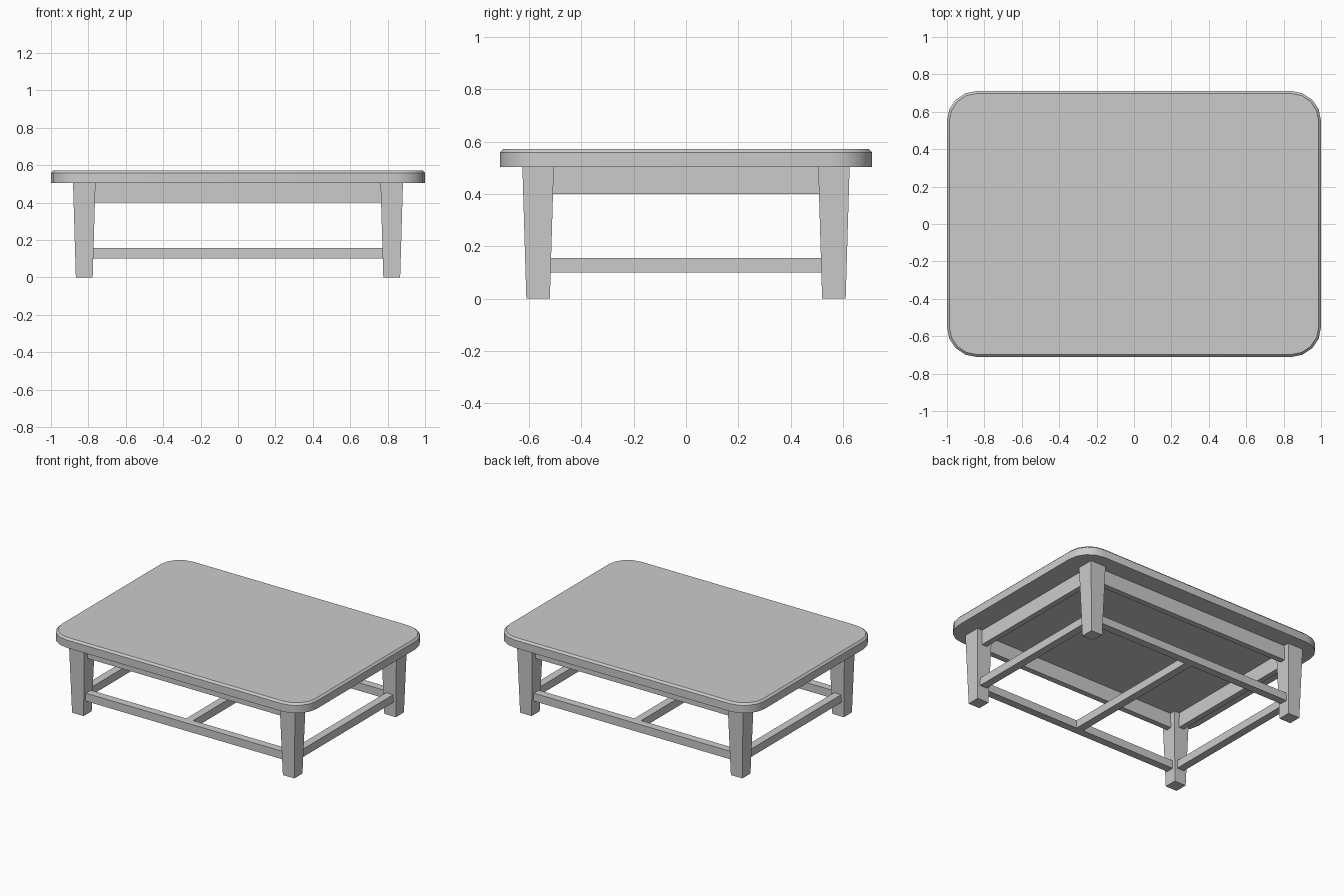
import bpy, bmesh, math

if "Cube" in bpy.data.objects:
    bpy.data.objects.remove(bpy.data.objects["Cube"])

TOP_Z, UNDER_Z = 0.572, 0.504      # table top surface and underside
LEG_X, LEG_Y = 0.822, 0.565        # leg centres

grey = bpy.data.materials.new("light grey")
grey.diffuse_color = (0.6, 0.6, 0.6, 1)
grey.use_nodes = True
grey.node_tree.nodes["Principled BSDF"].inputs["Base Color"].default_value = grey.diffuse_color


def finish(bm, name):
    bmesh.ops.recalc_face_normals(bm, faces=bm.faces)
    mesh = bpy.data.meshes.new(name)
    bm.to_mesh(mesh)
    bm.free()
    mesh.materials.append(grey)
    ob = bpy.data.objects.new(name, mesh)
    bpy.context.collection.objects.link(ob)
    return ob


def box(name, centre, size):
    bm = bmesh.new()
    bmesh.ops.create_cube(bm, size=1)
    for v in bm.verts:
        v.co = [c + s * p for c, s, p in zip(centre, size, v.co)]
    return finish(bm, name)


# Table top: rounded rectangle rings, chamfered along the upper edge
def ring(bm, inset, z, hx=1.0, hy=0.711, r=0.16, seg=4):
    verts = []
    for k, (sx, sy) in enumerate([(1, 1), (-1, 1), (-1, -1), (1, -1)]):
        for i in range(seg + 1):
            a = math.pi / 2 * (k + i / seg)
            verts.append(bm.verts.new((sx * (hx - r) + (r - inset) * math.cos(a),
                                       sy * (hy - r) + (r - inset) * math.sin(a), z)))
    return verts


bm = bmesh.new()
rings = [ring(bm, 0, UNDER_Z), ring(bm, 0, TOP_Z - 0.013), ring(bm, 0.013, TOP_Z)]
bm.faces.new(rings[0])
bm.faces.new(rings[-1])
for lo, hi in zip(rings, rings[1:]):
    for i in range(len(lo)):
        j = (i + 1) % len(lo)
        bm.faces.new((lo[i], lo[j], hi[j], hi[i]))
top = finish(bm, "table_top")
bpy.context.view_layer.objects.active = top
top.select_set(True)
bpy.ops.object.shade_smooth_by_angle(angle=math.radians(30))

# Tapered legs
for sx, side in ((-1, "left"), (1, "right")):
    for sy, end in ((-1, "front"), (1, "back")):
        leg = box(f"{end}_{side}_leg", (0, 0, UNDER_Z / 2), (0.12, 0.12, UNDER_Z))
        for v in leg.data.vertices:
            if v.co.z < 0.1:
                v.co.x *= 0.75
                v.co.y *= 0.75
        leg.location = (sx * LEG_X, sy * LEG_Y, 0)

# Aprons under the top and stretchers near the floor, ending inside the legs
for part, z, thick, height in (("apron", 0.452, 0.04, 0.104), ("stretcher", 0.128, 0.055, 0.056)):
    for s, end, side in ((-1, "front", "left"), (1, "back", "right")):
        box(f"{end}_{part}", (0, s * LEG_Y, z), (2 * LEG_X - 0.06, thick, height))
        box(f"{side}_{part}", (s * LEG_X, 0, z), (thick, 2 * LEG_Y - 0.06, height))

# Cross bar joining the front and back stretchers
box("middle_stretcher", (0, 0, 0.128), (0.055, 2 * LEG_Y - 0.055, 0.056))
